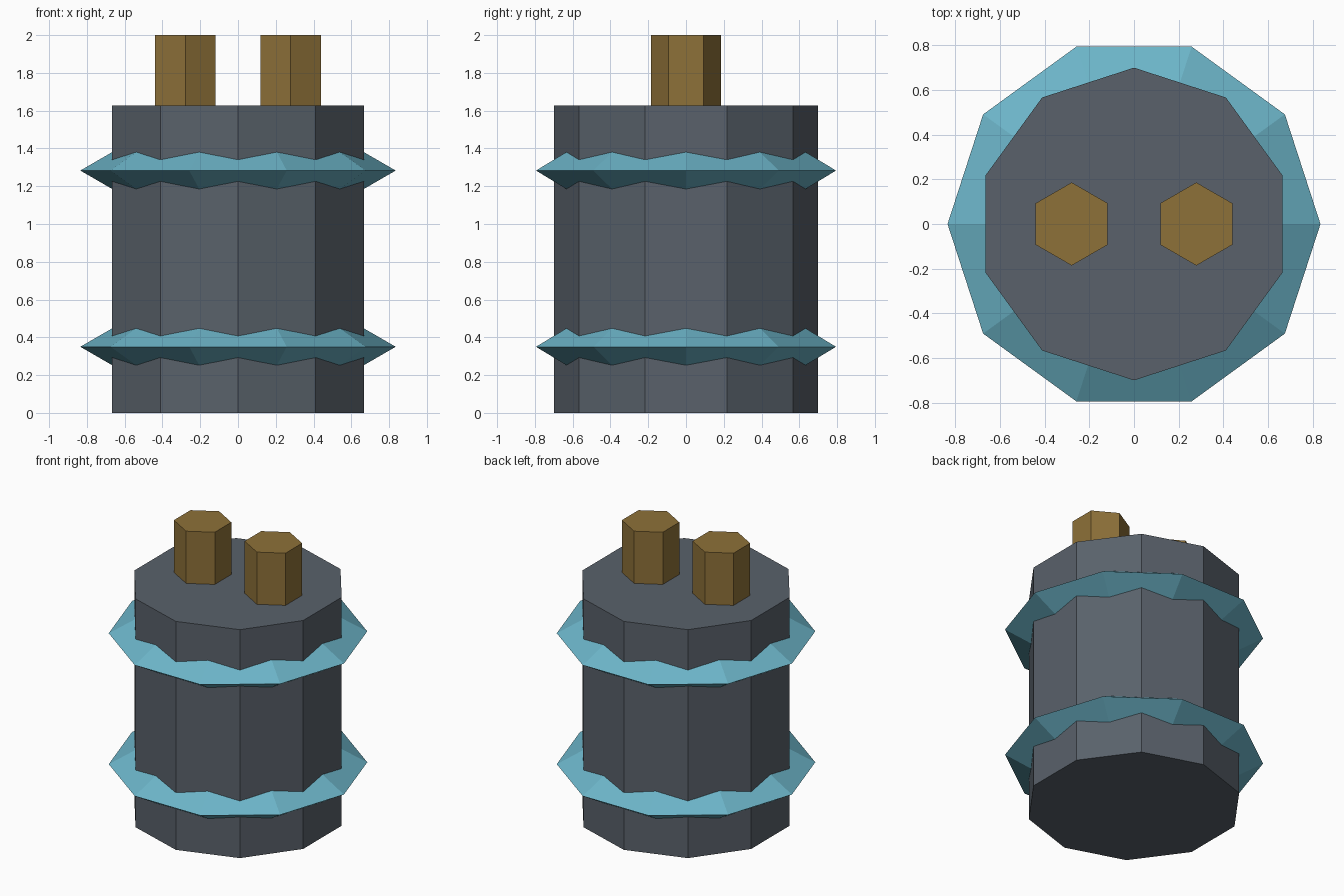
import bpy
import math

if "Cube" in bpy.data.objects:
    bpy.data.objects.remove(bpy.data.objects["Cube"])


def material(name, rgb):
    mat = bpy.data.materials.new(name)
    mat.diffuse_color = (*rgb, 1)
    mat.use_nodes = True
    mat.node_tree.nodes["Principled BSDF"].inputs["Base Color"].default_value = mat.diffuse_color
    return mat


def finish(name, mat):
    obj = bpy.context.object
    obj.name = name
    obj.data.materials.append(mat)
    return obj


def prism(name, sides, radius, x, z0, z1, mat):
    # Corners of an even-sided prism lie on the y axis
    bpy.ops.mesh.primitive_cylinder_add(
        vertices=sides, radius=radius, depth=z1 - z0,
        location=(x, 0, (z0 + z1) / 2))
    return finish(name, mat)


steel = material("dark_steel", (0.10, 0.12, 0.145))
blue = material("light_blue", (0.15, 0.46, 0.58))
brass = material("brass", (0.27, 0.165, 0.04))

BODY_TOP = 1.628

# Ten-sided canister
prism("canister_body", 10, 0.70, 0, 0, BODY_TOP, steel)

# Sharp-edged bands, triangular in section with the point facing out
for name, z in (("lower_band", 0.35), ("upper_band", 1.283)):
    bpy.ops.mesh.primitive_torus_add(
        major_segments=10, minor_segments=3,
        major_radius=0.70, minor_radius=0.135, location=(0, 0, z))
    finish(name, blue)

# Two hexagonal posts on the lid
for name, side in (("left_terminal", -1), ("right_terminal", 1)):
    prism(name, 6, 0.186, side * 0.279, BODY_TOP - 0.03, 2.0, brass)
